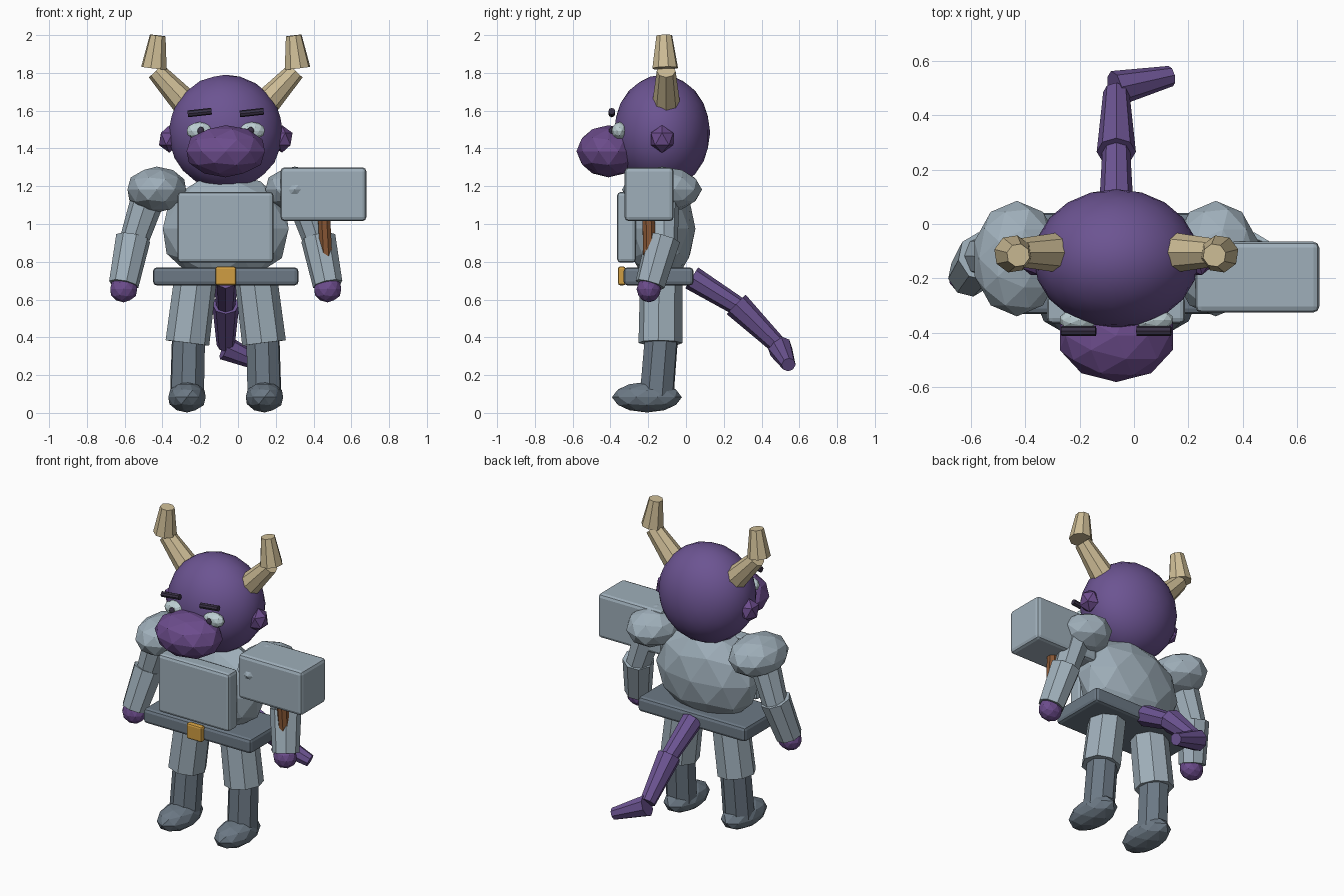
import bpy, math
from mathutils import Vector

if "Cube" in bpy.data.objects:
    bpy.data.objects.remove(bpy.data.objects["Cube"])

CX = -0.065  # body's plane of symmetry


def material(name, r, g, b):
    m = bpy.data.materials.new(name)
    lin = [((c / 255 + 0.055) / 1.055) ** 2.4 for c in (r, g, b)]
    m.diffuse_color = (*lin, 1)
    m.use_nodes = True
    m.node_tree.nodes["Principled BSDF"].inputs["Base Color"].default_value = m.diffuse_color
    return m


PURPLE = material("purple skin", 108, 84, 146)
PLUM = material("plum skin", 108, 76, 140)
STEEL = material("light steel", 159, 175, 186)
IRON = material("dark steel", 108, 121, 133)
HORN = material("horn", 206, 189, 150)
GOLD = material("gold", 208, 158, 66)
WOOD = material("wood", 135, 86, 52)
EYE = material("eye white", 190, 208, 212)
DARK = material("dark brow", 58, 50, 70)


def finish(name, mat):
    ob = bpy.context.object
    ob.name = name
    ob.data.materials.append(mat)
    return ob


def ball(name, mat, loc, size, sub=2, smooth=False):
    bpy.ops.mesh.primitive_ico_sphere_add(subdivisions=sub, radius=1, location=loc)
    ob = finish(name, mat)
    ob.scale = size
    if smooth:
        bpy.ops.object.shade_smooth()
    return ob


def limb(name, mat, a, b, r1, r2, sides=8):
    a, b = Vector(a), Vector(b)
    bpy.ops.mesh.primitive_cone_add(vertices=sides, radius1=r1, radius2=r2,
                                    depth=(b - a).length, location=(a + b) / 2)
    ob = finish(name, mat)
    ob.rotation_euler = (b - a).to_track_quat('Z', 'Y').to_euler()
    return ob


def box(name, mat, lo, hi, bevel):
    lo, hi = Vector(lo), Vector(hi)
    bpy.ops.mesh.primitive_cube_add(size=1, location=(lo + hi) / 2)
    ob = finish(name, mat)
    ob.scale = hi - lo
    bpy.ops.object.transform_apply(location=False, rotation=False, scale=True)
    mod = ob.modifiers.new("bevel", 'BEVEL')
    mod.width, mod.segments = bevel, 2
    return ob


# Head and muzzle
ball("head", PURPLE, (CX, -0.127, 1.485), (0.303, 0.255, 0.305), 3, True)
ball("muzzle", PLUM, (CX, -0.41, 1.385), (0.218, 0.17, 0.138))

# Torso, chest plate, belt and buckle
ball("torso", STEEL, (CX, -0.135, 0.975), (0.35, 0.185, 0.295))
box("chest_plate", STEEL, (-0.32, -0.365, 0.795), (0.188, -0.265, 1.17), 0.02)
box("belt", IRON, (-0.45, -0.33, 0.675), (0.32, 0.04, 0.77), 0.02)
box("buckle", GOLD, (-0.12, -0.36, 0.675), (-0.01, -0.32, 0.775), 0.012)

# Paired parts, given as offsets from the plane of symmetry
for side, s in (("left", -1), ("right", 1)):
    def p(x, y, z):
        return (CX + s * x, y, z)

    ball(side + "_ear", PLUM, p(0.298, -0.127, 1.45), (0.062, 0.07, 0.073), 1)
    ball(side + "_eye", EYE, p(0.138, -0.352, 1.493), (0.072, 0.042, 0.047), 2)
    ball(side + "_pupil", DARK, p(0.132, -0.393, 1.493), (0.018, 0.015, 0.022), 2)
    bx = CX + s * 0.138
    limb(side + "_brow", DARK, (bx - 0.063, -0.393, 1.583), (bx + 0.063, -0.393, 1.597),
         0.018, 0.018)

    limb(side + "_horn_base", HORN, p(0.222, -0.105, 1.65), p(0.37, -0.105, 1.81),
         0.072, 0.05)
    limb(side + "_horn_tip", HORN, p(0.38, -0.11, 1.825), p(0.36, -0.115, 1.998),
         0.07, 0.043)

    ball(side + "_shoulder", STEEL, p(0.365, -0.127, 1.182), (0.163, 0.212, 0.122))
    limb(side + "_upper_arm", STEEL, p(0.40, -0.125, 1.17), p(0.493, -0.12, 0.89),
         0.092, 0.075)
    limb(side + "_forearm", STEEL, p(0.49, -0.12, 0.925), p(0.54, -0.19, 0.68),
         0.093, 0.08)
    ball(side + "_hand", PLUM, p(0.54, -0.197, 0.655), (0.075, 0.065, 0.07))

    limb(side + "_thigh", STEEL, p(0.155, -0.13, 0.75), p(0.203, -0.135, 0.37),
         0.113, 0.117)
    limb(side + "_shin", IRON, p(0.197, -0.13, 0.40), p(0.205, -0.155, 0.09),
         0.092, 0.094)
    ball(side + "_foot", IRON, p(0.205, -0.207, 0.083), (0.104, 0.185, 0.081))

# Tail in three tapered segments
limb("tail_base", PURPLE, (CX, 0.03, 0.715), (CX, 0.29, 0.555), 0.065, 0.05)
limb("tail_middle", PURPLE, (CX, 0.265, 0.575), (CX, 0.485, 0.36), 0.072, 0.048)
limb("tail_tip", PURPLE, (-0.07, 0.497, 0.345), (0.135, 0.543, 0.255), 0.066, 0.038)

# Hammer held in the right hand
box("hammer_head", STEEL, (0.225, -0.325, 1.015), (0.68, -0.065, 1.30), 0.022)
limb("hammer_handle", WOOD, (0.475, -0.19, 0.66), (0.452, -0.2, 1.1), 0.035, 0.035)
